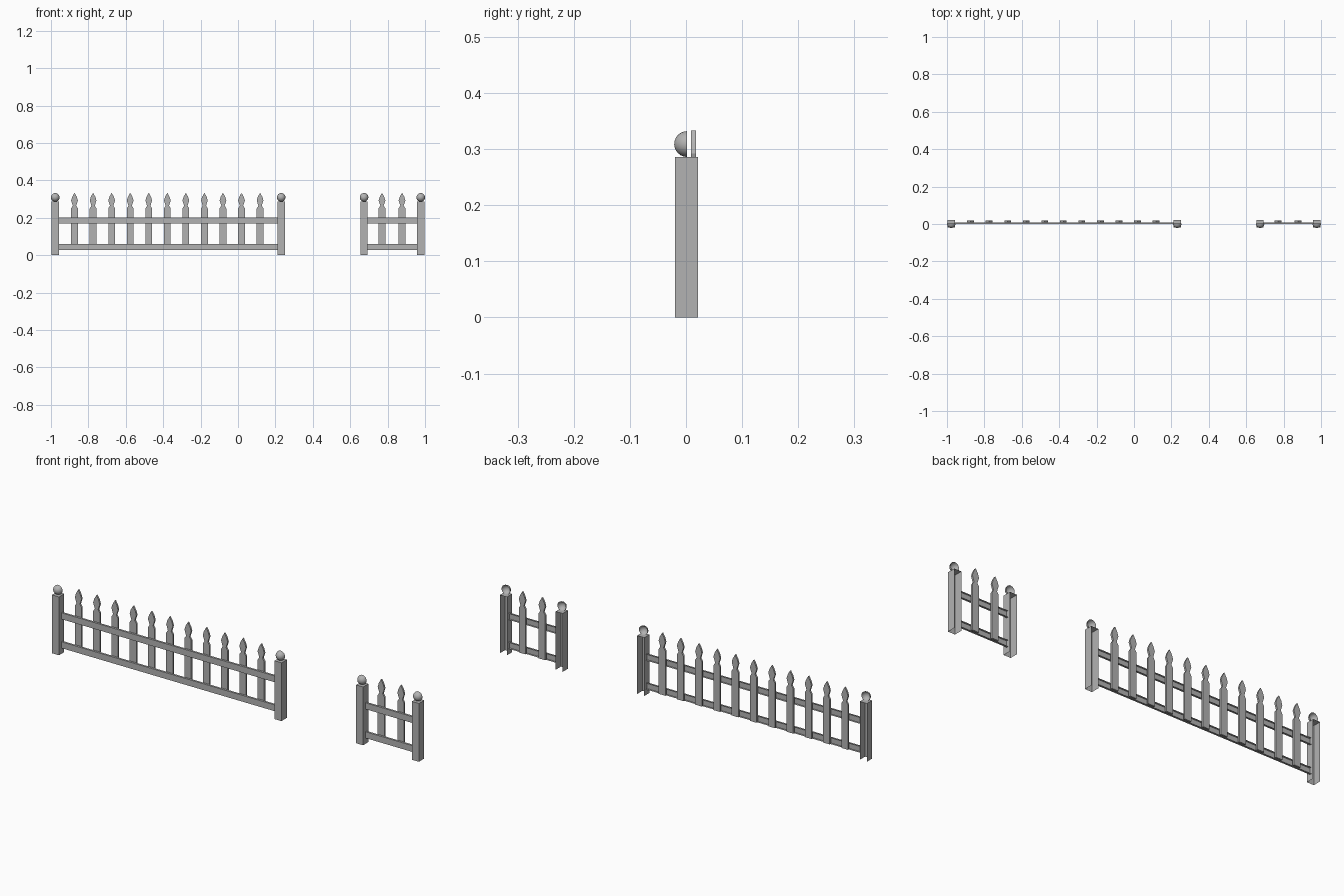
import bpy, bmesh, math
from mathutils import Vector, Matrix

cube = bpy.data.objects.get("Cube")
if cube:
    bpy.data.objects.remove(cube, do_unlink=True)

grey = bpy.data.materials.new("painted grey")
grey.use_nodes = True
COLOUR = (0.45, 0.45, 0.45, 1)
grey.diffuse_color = COLOUR
grey.node_tree.nodes["Principled BSDF"].inputs["Base Color"].default_value = COLOUR

POST_W, POST_H = 0.038, 0.286
BALL_R = 0.023


def finish(bm, name):
    mesh = bpy.data.meshes.new(name)
    bm.to_mesh(mesh)
    bm.free()
    mesh.materials.append(grey)
    obj = bpy.data.objects.new(name, mesh)
    bpy.context.collection.objects.link(obj)
    return obj


def drop_faces(bm, directions):
    """Leave the part open on the sides facing the given directions."""
    bm.normal_update()
    gone = [f for f in bm.faces if any(f.normal.dot(Vector(d)) > 0.9 for d in directions)]
    bmesh.ops.delete(bm, geom=gone, context='FACES')


def channel(name, lo, hi, open_sides):
    lo, hi = Vector(lo), Vector(hi)
    bm = bmesh.new()
    bmesh.ops.create_cube(bm, size=1, matrix=Matrix.Translation((lo + hi) / 2)
                          @ Matrix.Diagonal((*(hi - lo), 1)))
    drop_faces(bm, open_sides)
    return finish(bm, name)


def post(name, x):
    # Hollow post, open at the back and bottom
    channel(name, (x - POST_W / 2, -0.02, 0), (x + POST_W / 2, 0.021, POST_H),
            [(0, 1, 0), (0, 0, -1)])
    # Half ball on top, open at the back
    bm = bmesh.new()
    bmesh.ops.create_uvsphere(bm, u_segments=24, v_segments=12, radius=BALL_R,
                              matrix=Matrix.Rotation(math.pi / 2, 4, 'X'))
    bmesh.ops.delete(bm, geom=[v for v in bm.verts if v.co.y > 0.001], context='VERTS')
    for f in bm.faces:
        f.smooth = True
    bmesh.ops.translate(bm, verts=bm.verts, vec=(x, 0.002, POST_H + BALL_R))
    finish(bm, name + "_ball")


def picket(name, x):
    # Half outline: straight board, shoulder, neck, pointed head
    half = [(0.018, 0.03), (0.018, 0.25), (0.009, 0.264), (0.018, 0.292), (0.012, 0.312)]
    outline = half + [(0, 0.333)] + [(-a, z) for a, z in reversed(half)]
    bm = bmesh.new()
    face = bm.faces.new([bm.verts.new((x + a, 0.009, z)) for a, z in outline])
    moved = bmesh.ops.extrude_face_region(bm, geom=[face])["geom"]
    bmesh.ops.translate(bm, vec=(0, 0.009, 0),
                        verts=[g for g in moved if isinstance(g, bmesh.types.BMVert)])
    bmesh.ops.recalc_face_normals(bm, faces=bm.faces)
    finish(bm, name)


def fence(name, left, right, first, step, count):
    post(name + "_right_post", left)
    post(name + "_left_post", right)
    for label, z in (("lower", 0.028), ("upper", 0.17)):
        channel(f"{name}_{label}_rail", (left + POST_W / 2, -0.001, z),
                (right - POST_W / 2, 0.009, z + 0.031),
                [(0, 1, 0), (1, 0, 0), (-1, 0, 0)])
    for i in range(count):
        picket(f"{name}_picket_{i + 1}", first + step * i)


fence("long_fence", -0.977, 0.231, -0.874, 0.0992, 11)
fence("short_fence", 0.674, 0.977, 0.77, 0.107, 2)
